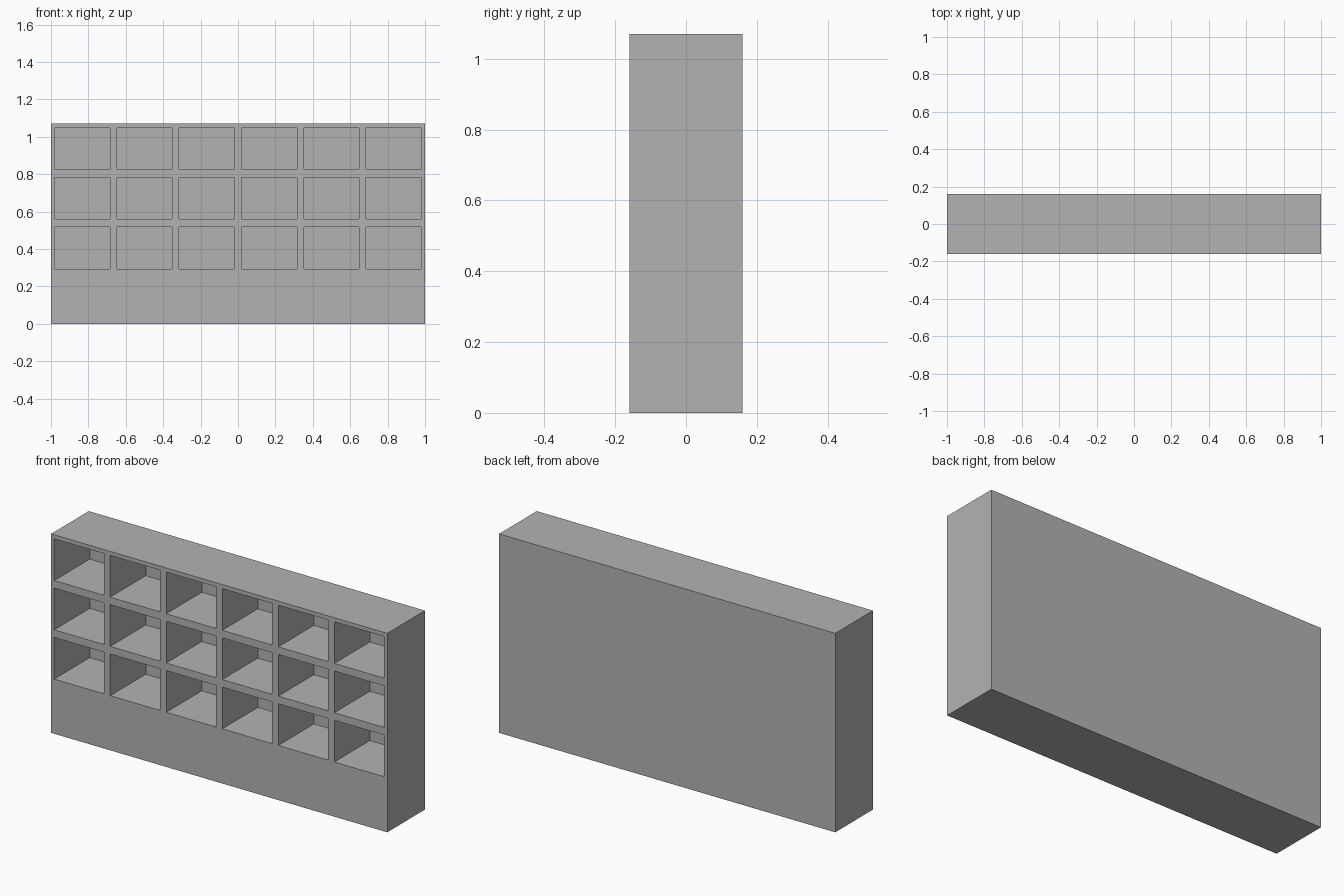
import bpy
import bmesh
from mathutils import Matrix, Vector

default_cube = bpy.data.objects.get("Cube")
if default_cube:
    bpy.data.objects.remove(default_cube, do_unlink=True)

WIDTH, DEPTH, HEIGHT = 2.0, 0.32, 1.07
COLUMNS = 6
CELL_W, CELL_H, CELL_DEPTH = 0.296, 0.224, 0.302
ROW_CENTRES = (0.406, 0.671, 0.936)

grey = bpy.data.materials.new("plain grey")
grey.use_nodes = True
colour = (0.45, 0.45, 0.45, 1.0)
grey.diffuse_color = colour
grey.node_tree.nodes["Principled BSDF"].inputs["Base Color"].default_value = colour

# Solid block standing on the ground
bm = bmesh.new()
bmesh.ops.create_cube(bm, size=1.0, matrix=Matrix.Translation((0, 0, HEIGHT / 2))
                      @ Matrix.Diagonal((WIDTH, DEPTH, HEIGHT, 1)))


def front_faces():
    return [f for f in bm.faces if f.normal.y < -0.9]


def cut_front(co, normal):
    faces = front_faces()
    edges = {e for f in faces for e in f.edges}
    verts = {v for f in faces for v in f.verts}
    bmesh.ops.bisect_plane(bm, geom=faces + list(edges) + list(verts),
                           plane_co=co, plane_no=normal)
    bm.normal_update()


# Score the cell outlines on the front
bm.normal_update()
pitch = WIDTH / COLUMNS
column_centres = [(i + 0.5) * pitch - WIDTH / 2 for i in range(COLUMNS)]
for side in (-0.5, 0.5):
    for x in column_centres:
        cut_front((x + side * CELL_W, 0, 0), (1, 0, 0))
    for z in ROW_CENTRES:
        cut_front((0, 0, z + side * CELL_H), (0, 0, 1))

# Push the pigeonholes back into the block
cells = []
for face in front_faces():
    c = face.calc_center_median()
    if (min(abs(c.x - x) for x in column_centres) < 0.01
            and min(abs(c.z - z) for z in ROW_CENTRES) < 0.01):
        cells.append(face)
pushed = bmesh.ops.extrude_face_region(bm, geom=cells)
bmesh.ops.translate(bm, vec=Vector((0, CELL_DEPTH, 0)),
                    verts=[g for g in pushed["geom"] if isinstance(g, bmesh.types.BMVert)])
bmesh.ops.delete(bm, geom=[f for f in cells if f.is_valid], context="FACES_ONLY")
bmesh.ops.recalc_face_normals(bm, faces=bm.faces)

mesh = bpy.data.meshes.new("pigeonhole_shelf")
bm.to_mesh(mesh)
bm.free()
mesh.materials.append(grey)
shelf = bpy.data.objects.new("pigeonhole_shelf", mesh)
bpy.context.collection.objects.link(shelf)
